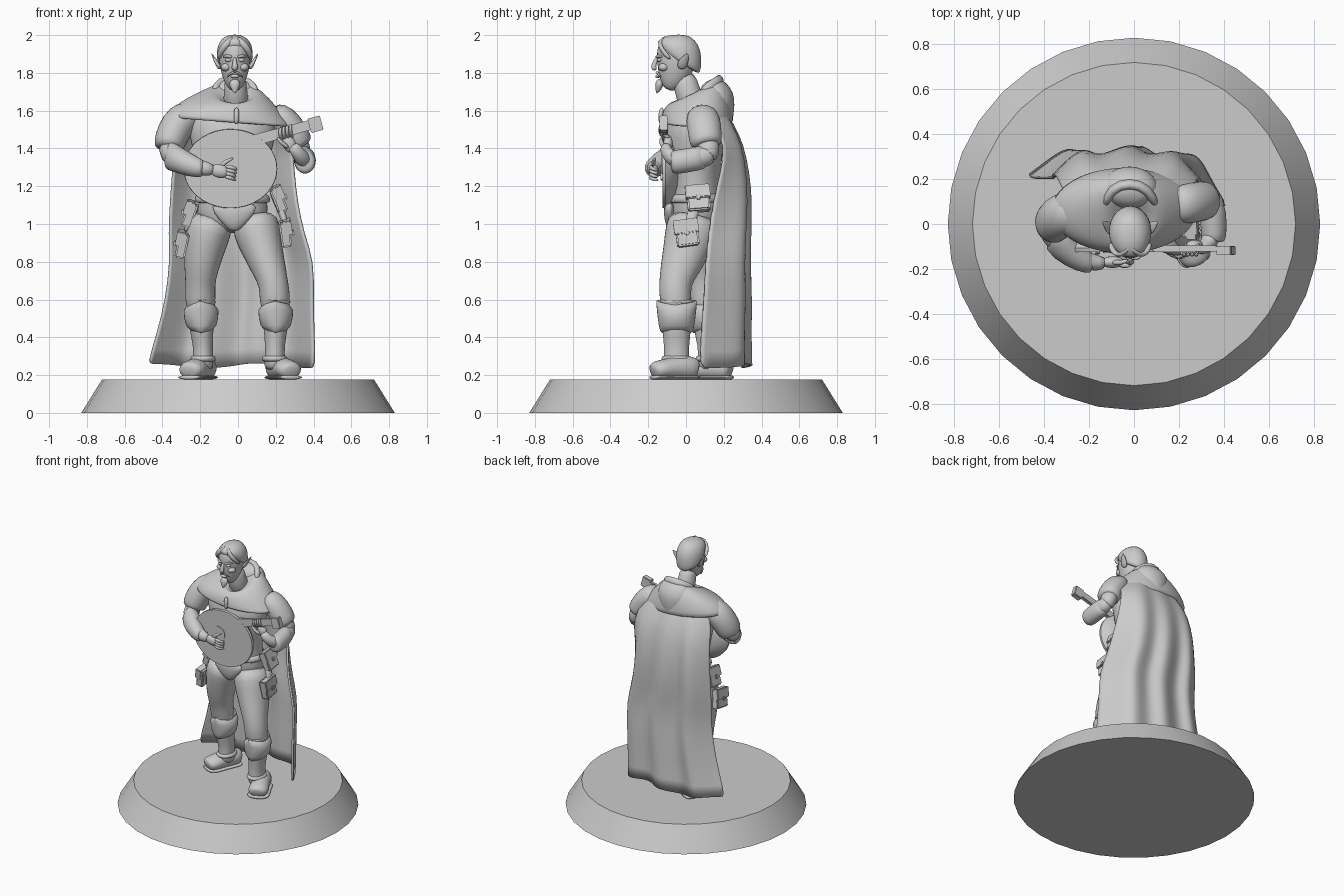
import bpy, bmesh
from math import sin, cos, pi, radians
from mathutils import Vector, Matrix


def finish(name, bm, sub=0):
    bmesh.ops.recalc_face_normals(bm, faces=bm.faces)
    me = bpy.data.meshes.new(name)
    bm.to_mesh(me)
    bm.free()
    ob = bpy.data.objects.new(name, me)
    bpy.context.collection.objects.link(ob)
    if sub:
        me.polygons.foreach_set("use_smooth", [True] * len(me.polygons))
        m = ob.modifiers.new("subdivision", 'SUBSURF')
        m.levels = m.render_levels = sub
    else:
        bpy.ops.object.select_all(action='DESELECT')
        ob.select_set(True)
        bpy.context.view_layer.objects.active = ob
        bpy.ops.object.shade_smooth_by_angle(angle=radians(35))
    return ob


def loft(name, rings, segs=16, sub=1, caps=True):
    """rings: (centre, u vector, v vector)"""
    bm = bmesh.new()
    loops = []
    for c, u, v in rings:
        loops.append([bm.verts.new(Vector(c) + Vector(u) * cos(2 * pi * i / segs)
                                   + Vector(v) * sin(2 * pi * i / segs)) for i in range(segs)])
    for a, b in zip(loops, loops[1:]):
        for i in range(segs):
            j = (i + 1) % segs
            bm.faces.new((a[i], a[j], b[j], b[i]))
    if caps:
        bm.faces.new(loops[0])
        bm.faces.new(loops[-1])
    return finish(name, bm, sub)


def limb(name, pts, ref=(0, 1, 0), segs=16, sub=1, caps=True):
    """pts: (x, y, z, half width, half depth), rings square to the path"""
    p = [Vector(q[:3]) for q in pts]
    rings = []
    for i, q in enumerate(pts):
        t = (p[min(i + 1, len(p) - 1)] - p[max(i - 1, 0)]).normalized()
        r = Vector(ref)
        v = (r - t * r.dot(t)).normalized()
        rings.append((p[i], v.cross(t) * q[3], v * q[-1]))
    return loft(name, rings, segs, sub, caps)


def box(name, loc, size, rot=(0, 0, 0), bevel=0.008, taper=1.0):
    bm = bmesh.new()
    bmesh.ops.create_cube(bm, size=1)
    for v in bm.verts:
        k = taper if v.co.x > 0 else 1
        v.co = Vector((v.co.x * size[0], v.co.y * size[1] * k, v.co.z * size[2] * k))
    bmesh.ops.bevel(bm, geom=bm.edges[:], offset=bevel, segments=2, affect='EDGES')
    ob = finish(name, bm)
    ob.location = loc
    ob.rotation_euler = [radians(a) for a in rot]
    return ob


def ball(name, loc, size, rot=(0, 0, 0)):
    bm = bmesh.new()
    bmesh.ops.create_uvsphere(bm, u_segments=16, v_segments=10, radius=1,
                              matrix=Matrix.Diagonal((*size, 1)))
    ob = finish(name, bm)
    ob.location = loc
    ob.rotation_euler = [radians(a) for a in rot]
    return ob


# base disc
loft("base", [((0, 0, 0), (.83, 0, 0), (0, .83, 0)), ((0, 0, .177), (.72, 0, 0), (0, .72, 0))], 32, 0)

# torso, belt, tunic front flap
limb("torso", [(-.03, .06, .95, .09, .07), (-.03, .06, 1.0, .18, .13), (-.03, .055, 1.08, .195, .14),
               (-.03, .05, 1.18, .175, .13), (-.03, .045, 1.32, .195, .145), (-.03, .04, 1.46, .23, .165),
               (-.03, .05, 1.56, .24, .15), (-.02, .05, 1.66, .1, .09)], segs=20)
limb("belt", [(-.03, .053, 1.11, .19, .14), (-.03, .053, 1.115, .205, .152),
              (-.03, .052, 1.155, .197, .148), (-.03, .052, 1.16, .18, .13)], segs=24)
limb("tunic_flap", [(-.02, -.085, 1.12, .13, .03), (-.02, -.09, 1.06, .115, .03),
                    (-.02, -.08, 1.0, .06, .03), (-.02, -.06, .965, .025, .025)])

# legs, boots; side, thigh-to-ankle path offsets, foot ends
LEGS = {
    "left": ([(.08, .05, 1.05, .12, .14), (.1, .03, .96, .13, .145), (.13, .0, .86, .11, .125),
              (.165, -.035, .76, .092, .105), (.19, -.06, .68, .078, .085), (.195, -.055, .61, .085, .088),
              (.2, -.05, .5, .07, .075)], (.195, -.05), (.185, .06), (.285, -.18)),
    "right": ([(-.13, .06, 1.05, .12, .14), (-.16, .06, .96, .125, .14), (-.18, .065, .86, .11, .125),
               (-.195, .07, .76, .092, .105), (-.2, .085, .68, .078, .085), (-.2, .1, .61, .085, .088),
               (-.195, .115, .5, .07, .075)], (-.185, .13), (-.15, .24), (-.265, .0)),
}
for side, (path, (ax, ay), heel, toe) in LEGS.items():
    limb(side + "_leg", path)
    kx, ky = path[-1][0], path[-1][1]
    limb(side + "_boot_shaft", [(kx, ky, .56, .08, .085), (kx, ky, .45, .066, .08),
                                (ax, ay, .36, .052, .066), (ax, ay, .28, .054, .07), (ax, ay, .22, .06, .07)])
    limb(side + "_boot_cuff", [(kx, ky, .57, .08, .085), (kx, ky, .605, .1, .108), (kx, ky, .59, .106, .112),
                               (kx, ky, .5, .092, .102), (kx, ky, .42, .076, .09), (kx, ky, .425, .06, .07)])
    limb(side + "_ankle_strap", [(ax, ay, .305, .05, .06), (ax, ay, .3, .068, .082),
                                 (ax, ay, .275, .07, .084), (ax, ay, .27, .05, .06)])
    h, t = Vector((*heel, 0)), Vector((*toe, 0))
    foot = [(0, .23, .03, .04), (.05, .235, .055, .062), (.3, .24, .062, .066), (.55, .235, .062, .06),
            (.8, .23, .075, .052), (.95, .225, .062, .046), (1, .22, .035, .03)]
    limb(side + "_foot", [(*h.lerp(t, k).xy, z, a, b) for k, z, a, b in foot], ref=(0, 0, 1))
    limb(side + "_sole", [(*h.lerp(t, k).xy, .188, a + .008, .012) for k, z, a, b in foot], ref=(0, 0, 1))

# hip pouches with flap and button
for name, loc, rot, s in [("left_upper_pouch", (.215, .065, 1.13), (5, -22, 0), 1),
                          ("left_lower_pouch", (.25, .005, .95), (8, -8, 0), 1),
                          ("right_upper_pouch", (-.255, .05, 1.05), (5, 20, 0), -1),
                          ("right_lower_pouch", (-.295, .02, .89), (8, 12, 0), -1)]:
    pouch = box(name, loc, (.055, .12, .135), rot)
    for part, off, size in [("_flap", (.014 * s, 0, .035), (.05, .132, .075)),
                            ("_button", (.04 * s, 0, .0), (.015, .025, .03))]:
        box(name + part, off, size, bevel=.005).parent = pouch
limb("left_pouch_strap", [(.17, .06, 1.2, .025, .03), (.24, .04, 1.05, .02, .03), (.255, .01, .98, .015, .03)])
limb("right_pouch_strap", [(-.19, .05, 1.15, .025, .03), (-.25, .04, 1.05, .02, .03), (-.28, .02, .95, .015, .03)])

# cape: rows of (z, left x, right x, left y, back y, right y) with growing folds
ROWS = [(1.63, -.21, .16, .12, .19, .12), (1.53, -.31, .26, .13, .25, .15), (1.42, -.335, .29, .19, .3, .22),
        (1.27, -.35, .3, .22, .325, .19), (1.12, -.36, .315, .22, .335, .15), (.95, -.37, .35, .22, .325, .125),
        (.8, -.36, .405, .21, .32, .11), (.6, -.385, .4, .21, .33, .1), (.42, -.43, .405, .21, .325, .085),
        (.25, -.48, .412, .215, .33, .075)]
bm = bmesh.new()
N = 36
grid = []
for z, xl, xr, yl, yb, yr in ROWS:
    fold = .022 * min(1, (1.65 - z) / .7)
    row = []
    for i in range(N + 1):
        u = 2 * i / N - 1
        edge = yl if u < 0 else yr
        y = yb - (yb - edge) * abs(u) ** 4 + fold * sin(9.5 * u + 1.2 + .5 * z) * (1 - u ** 6)
        x = xl + (xr - xl) * (i / N) + fold * .5 * cos(9.5 * u) * (1 - u ** 4)
        row.append(bm.verts.new((x, y, z + .012 * sin(5 * u) * (z < .3))))
    grid.append(row)
for a, b in zip(grid, grid[1:]):
    for i in range(N):
        bm.faces.new((a[i], a[i + 1], b[i + 1], b[i]))
cape = finish("cape", bm, 1)
cape.modifiers.new("thickness", 'SOLIDIFY').thickness = .014

# shoulder mantle, rolled collar, hood and clasp
loft("mantle", [((cx, cy, z), (rx, 0, -tx), (0, ry, ty)) for cx, cy, z, rx, ry, tx, ty in [
    (-.015, .03, 1.66, .06, .07, 0, .05), (-.015, .04, 1.705, .1, .115, 0, .055),
    (-.02, .05, 1.69, .16, .15, .005, .06), (-.035, .055, 1.645, .235, .175, .02, .04),
    (-.045, .06, 1.59, .3, .19, .03, .02), (-.045, .06, 1.535, .335, .195, .025, .0),
    (-.045, .06, 1.54, .31, .175, .025, .0)]], 28)
limb("hood", [(-.02, .13, 1.765, .05, .03), (-.02, .14, 1.74, .11, .07), (-.02, .155, 1.67, .14, .105),
              (-.02, .18, 1.6, .115, .085), (-.02, .2, 1.55, .07, .055), (-.02, .215, 1.51, .03, .03)])
limb("hood_rim", [(-.13, .08, 1.69, .02, .03), (-.1, .16, 1.75, .025, .03), (-.02, .185, 1.765, .025, .03),
                  (.06, .16, 1.75, .025, .03), (.1, .08, 1.69, .02, .03)], ref=(0, 0, 1))
limb("clasp", [(-.008, -.13, 1.525, .012, .012), (-.008, -.138, 1.57, .017, .015),
               (-.008, -.125, 1.62, .014, .012)], segs=8)

# neck, head, hair
limb("neck", [(-.01, .04, 1.6, .08, .08), (-.012, .01, 1.7, .06, .065), (-.015, -.02, 1.8, .06, .07)])
HX = -.017
limb("head", [(HX, -.105, 1.715, .022, .02), (HX, -.09, 1.735, .045, .055), (HX, -.07, 1.775, .066, .083),
              (HX, -.055, 1.83, .08, .1), (HX, -.05, 1.88, .086, .108), (HX, -.045, 1.935, .083, .108),
              (HX, -.04, 1.975, .06, .08), (HX, -.04, 1.99, .03, .04)])
loft("hair", [((HX, y, z), (rx, 0, 0), (0, ry, -t)) for y, z, rx, ry, t in [
    (-.02, 1.845, .075, .08, .05), (-.028, 1.86, .093, .104, .06), (-.033, 1.9, .097, .116, .05),
    (-.035, 1.945, .092, .115, .025), (-.035, 1.983, .068, .085, .008), (-.035, 2.003, .03, .04, 0)]], 24)
for s in (-1, 1):
    limb("hair_lock", [(HX, -.1, 1.99, .012, .01), (HX + s * .035, -.145, 1.965, .02, .012),
                       (HX + s * .075, -.13, 1.92, .018, .014), (HX + s * .088, -.08, 1.87, .014, .012)], segs=8)
    limb("ear", [(HX + s * .075, -.03, 1.82, .012, .016), (HX + s * .092, -.02, 1.845, .012, .032),
                 (HX + s * .108, -.005, 1.875, .008, .022), (HX + s * .124, .01, 1.905, .002, .003)], segs=10)
    limb("eyebrow", [(HX + s * .012, -.158, 1.882, .007, .008), (HX + s * .038, -.152, 1.892, .009, .009),
                     (HX + s * .066, -.122, 1.886, .006, .007)], ref=(0, 0, 1), segs=8)
    ball("eye", (HX + s * .034, -.14, 1.868), (.019, .013, .01))
    ball("cheek", (HX + s * .046, -.118, 1.83), (.028, .028, .022))
    limb("moustache", [(HX, -.158, 1.805, .007, .007), (HX + s * .022, -.15, 1.8, .008, .007),
                       (HX + s * .042, -.132, 1.775, .003, .003)], ref=(0, 0, 1), segs=8)
limb("nose", [(HX, -.15, 1.885, .009, .01), (HX, -.168, 1.85, .012, .014), (HX, -.174, 1.827, .02, .016),
              (HX, -.158, 1.815, .014, .012)], segs=10)
ball("lips", (HX, -.15, 1.782), (.024, .012, .01))
limb("beard", [(HX, -.14, 1.768, .015, .012), (HX, -.14, 1.745, .036, .024), (HX, -.145, 1.72, .024, .02),
               (HX, -.155, 1.69, .004, .004)], segs=10)

# right arm: sleeve, forearm, flared bracer
limb("right_sleeve", [(-.23, .07, 1.6, .07, .08), (-.3, .05, 1.555, .095, .1), (-.345, .025, 1.485, .09, .1),
                      (-.365, .0, 1.42, .085, .095), (-.37, -.01, 1.39, .07, .08)])
limb("right_forearm", [(-.36, .0, 1.42, .06, .06), (-.37, -.045, 1.37, .06, .06), (-.3, -.12, 1.335, .052, .052),
                       (-.2, -.175, 1.295, .04, .042), (-.12, -.175, 1.285, .032, .034)], ref=(0, 0, 1))
limb("right_bracer", [(-.36, -.06, 1.36, .05, .05), (-.37, -.05, 1.37, .072, .075), (-.36, -.06, 1.36, .074, .077),
                      (-.27, -.145, 1.315, .06, .062), (-.19, -.18, 1.29, .048, .05),
                      (-.185, -.18, 1.29, .035, .035)], ref=(0, 0, 1))

# left arm: sleeve, bent forearm, bracer
limb("left_sleeve", [(.17, .08, 1.6, .06, .07), (.235, .09, 1.555, .085, .095), (.29, .1, 1.49, .08, .09),
                     (.32, .105, 1.43, .08, .09), (.33, .11, 1.41, .06, .07)])
limb("left_upper_arm", [(.29, .1, 1.48, .06, .065), (.33, .12, 1.4, .058, .062), (.35, .12, 1.33, .045, .05)])
limb("left_forearm", [(.345, .15, 1.37, .04, .045), (.35, .09, 1.355, .055, .06), (.355, .0, 1.335, .052, .055),
                      (.345, -.07, 1.34, .042, .045), (.315, -.105, 1.38, .034, .036),
                      (.285, -.11, 1.42, .03, .034)], ref=(0, 0, 1))
limb("left_bracer", [(.35, .1, 1.355, .045, .05), (.35, .1, 1.355, .06, .066), (.355, .0, 1.335, .06, .064),
                     (.355, -.075, 1.325, .056, .066), (.355, -.08, 1.325, .04, .04)], ref=(0, 0, 1))

# hands with fingers
ball("right_palm", (-.095, -.17, 1.28), (.055, .026, .036), (0, 10, 0))
ball("left_palm", (.27, -.095, 1.425), (.035, .025, .05), (0, -25, 0))
for i in range(4):
    d = i * .018
    limb("right_finger", [(-.07, -.178, 1.305 - d, .012, .012), (-.03 - d * .2, -.192, 1.3 - d, .012, .012),
                          (-.005 - d * .3, -.172, 1.29 - d, .01, .01), (-.015, -.145, 1.285 - d, .007, .007)],
         ref=(0, 0, 1), segs=8)
    limb("left_finger", [(.235 + d, -.085, 1.44 + d * .3, .011, .011), (.225 + d, -.125, 1.46 + d * .3, .011, .011),
                         (.222 + d, -.142, 1.49 + d * .3, .01, .01), (.225 + d, -.13, 1.515 + d * .3, .007, .007)],
         ref=(1, 0, 0), segs=8)
limb("right_thumb", [(-.1, -.17, 1.3, .014, .014), (-.06, -.175, 1.335, .012, .012), (-.02, -.16, 1.35, .007, .007)], segs=8)
limb("left_thumb", [(.27, -.11, 1.4, .014, .014), (.23, -.135, 1.43, .012, .012), (.205, -.13, 1.46, .008, .008)], segs=8)

# lute: bowl body, sound hole ring, neck, pegbox
limb("lute_body", [(-.04, -.125, 1.293, .246, .208), (-.04, -.108, 1.293, .248, .21), (-.04, -.075, 1.293, .225, .19),
                   (-.04, -.045, 1.293, .17, .145), (-.04, -.03, 1.293, .08, .07)], ref=(0, 0, 1), segs=40, sub=0)
limb("sound_hole_ring", [(-.08, -.12, 1.32, .058, .055), (-.08, -.129, 1.32, .058, .055),
                         (-.08, -.129, 1.32, .048, .045), (-.08, -.122, 1.32, .048, .045)],
     ref=(0, 0, 1), segs=28, sub=0)
box("lute_neck", (.25, -.11, 1.488), (.34, .03, .06), (0, -15.5, 0), .004, .85)
box("lute_pegbox", (.41, -.118, 1.528), (.068, .042, .078), (0, -15.5, 0), .004)
box("lute_bridge", (-.17, -.128, 1.27), (.02, .014, .08), (0, -15.5, 0), .003)
